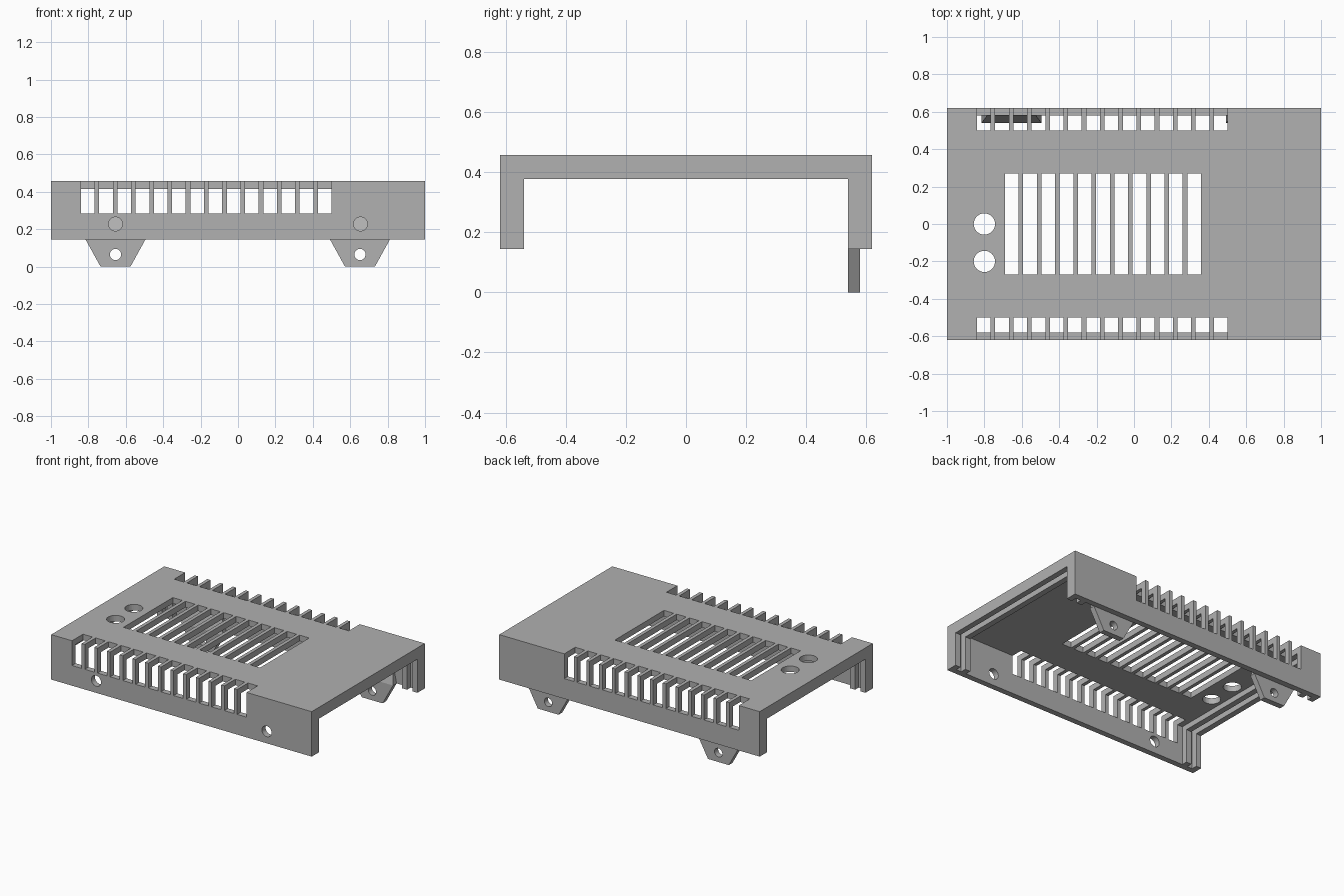
import bpy
import bmesh
from math import pi
from mathutils import Matrix, Vector

cube = bpy.data.objects.get("Cube")
if cube:
    bpy.data.objects.remove(cube, do_unlink=True)

grey = bpy.data.materials.new("grey plastic")
grey.use_nodes = True
colour = (0.44, 0.44, 0.44, 1)
grey.diffuse_color = colour
grey.node_tree.nodes["Principled BSDF"].inputs["Base Color"].default_value = colour


def add_box(bm, x, y, z):
    """Box from (low, high) pairs on each axis."""
    size = [b - a for a, b in (x, y, z)]
    centre = Vector([(a + b) / 2 for a, b in (x, y, z)])
    bmesh.ops.create_cube(bm, size=1, matrix=Matrix.Translation(centre) @ Matrix.Diagonal((*size, 1)))


def add_rod(bm, centre, radius, length, along_y=False):
    turn = Matrix.Rotation(pi / 2, 4, "X") if along_y else Matrix()
    bmesh.ops.create_cone(bm, cap_ends=True, segments=32, radius1=radius, radius2=radius,
                          depth=length, matrix=Matrix.Translation(centre) @ turn)


def make_object(name, bm):
    bmesh.ops.recalc_face_normals(bm, faces=bm.faces)
    mesh = bpy.data.meshes.new(name)
    bm.to_mesh(mesh)
    bm.free()
    obj = bpy.data.objects.new(name, mesh)
    bpy.context.collection.objects.link(obj)
    mesh.materials.append(grey)
    return obj


def cut(obj, bm):
    """Subtract the shapes in bm and bake the result."""
    cutter = make_object("cutter", bm)
    cutter.hide_render = True
    mod = obj.modifiers.new("cut", "BOOLEAN")
    mod.operation = "DIFFERENCE"
    mod.solver = "EXACT"
    mod.object = cutter
    graph = bpy.context.evaluated_depsgraph_get()
    graph.update()
    baked = bpy.data.meshes.new_from_object(obj.evaluated_get(graph))
    obj.modifiers.clear()
    obj.data = baked
    bpy.data.objects.remove(cutter, do_unlink=True)


LENGTH, WIDTH = 1.0, 0.62
BOTTOM, TOP = 0.145, 0.457
PITCH, SLOT = 0.0975, 0.073

# Cover: solid block opened from below into a channel
bm = bmesh.new()
add_box(bm, (-LENGTH, LENGTH), (-WIDTH, WIDTH), (BOTTOM, TOP))
cover = make_object("cover", bm)
bm = bmesh.new()
add_box(bm, (-1.2, 1.2), (-0.54, 0.54), (0, 0.378))
cut(cover, bm)

# Thin-walled middle and a panel groove at each end, leaving double ribs
bm = bmesh.new()
for span in ((-0.88, 0.88), (0.92, 0.96), (-0.96, -0.92)):
    add_box(bm, span, (-0.58, 0.58), (0, 0.416))
cut(cover, bm)

# Vent slots along both top edges and across the middle, plus round holes
bm = bmesh.new()
for i in range(14):
    x = -0.84 + i * PITCH
    for y in ((-0.8, -0.5), (0.5, 0.8)):
        add_box(bm, (x, x + SLOT), y, (0.285, 0.6))
for i in range(11):
    x = -0.69 + i * PITCH
    add_box(bm, (x, x + SLOT), (-0.27, 0.27), (0.3, 0.6))
for y in (0, -0.2):
    add_rod(bm, (-0.8, y, 0.45), 0.057, 0.3)
for x in (-0.655, 0.655):
    add_rod(bm, (x, -0.6, 0.228), 0.037, 0.2, along_y=True)
cut(cover, bm)

# Mounting tabs inside the back wall, blending up into it as a wedge
for name, x in (("right_tab", -0.655), ("left_tab", 0.652)):
    bm = bmesh.new()
    for half, z, front in ((0.08, 0, 0.54), (0.16, BOTTOM, 0.54), (0.13, 0.28, 0.58)):
        for y in {front, 0.58}:
            for side in (-half, half):
                bm.verts.new((x + side, y, z))
    bmesh.ops.convex_hull(bm, input=bm.verts)
    bmesh.ops.dissolve_limit(bm, angle_limit=0.01, verts=bm.verts, edges=bm.edges)
    tab = make_object(name, bm)
    bm = bmesh.new()
    add_rod(bm, (x, 0.56, 0.065), 0.03, 0.2, along_y=True)
    cut(tab, bm)
